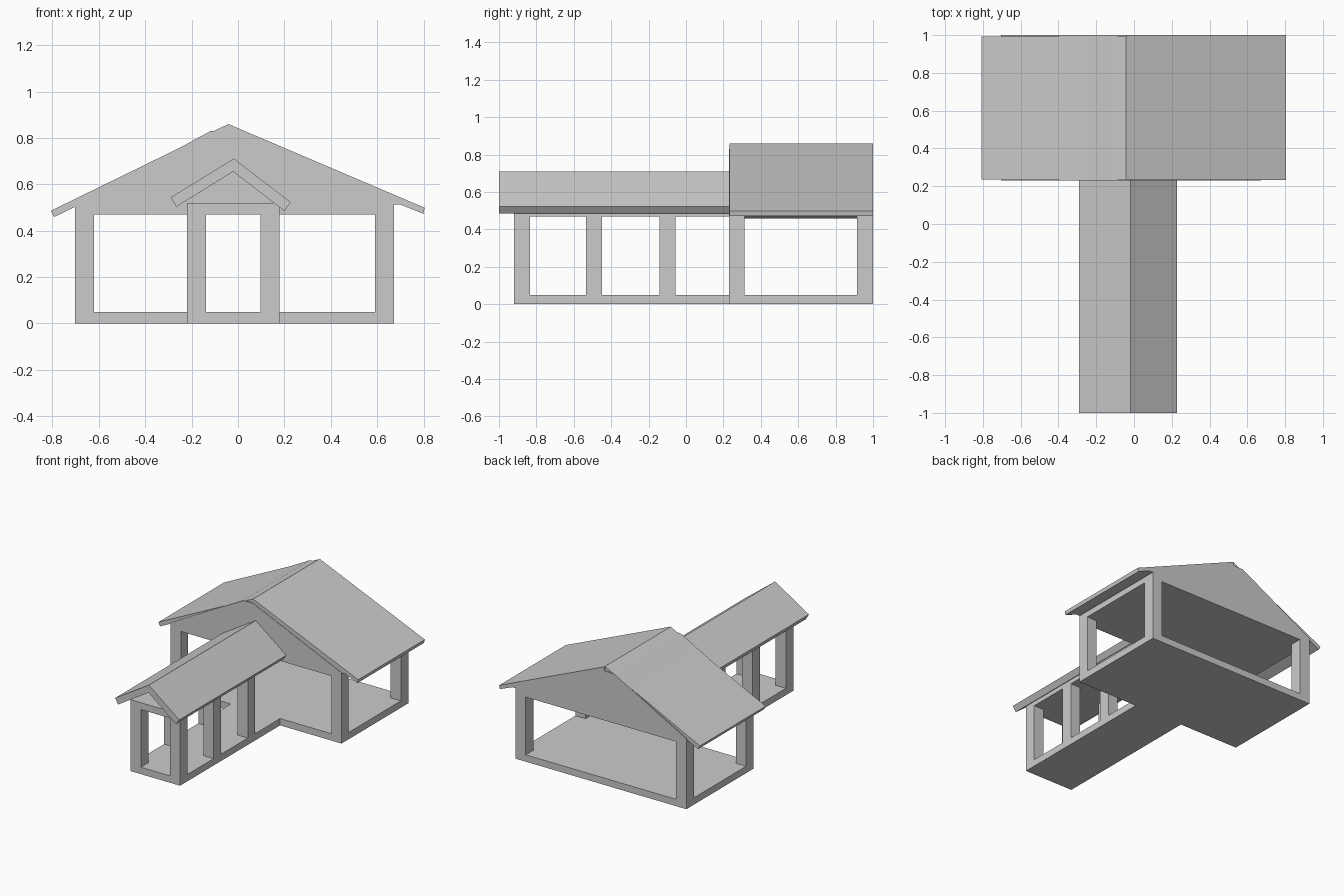
import bpy, bmesh

if "Cube" in bpy.data.objects:
    bpy.data.objects.remove(bpy.data.objects["Cube"])


def prism(name, profile, y0, y1):
    """Extrude an x-z outline from y0 to y1."""
    bm = bmesh.new()
    face = bm.faces.new([bm.verts.new((x, y0, z)) for x, z in profile])
    ext = bmesh.ops.extrude_face_region(bm, geom=[face])
    verts = [v for v in ext["geom"] if isinstance(v, bmesh.types.BMVert)]
    bmesh.ops.translate(bm, verts=verts, vec=(0, y1 - y0, 0))
    bmesh.ops.recalc_face_normals(bm, faces=bm.faces)
    mesh = bpy.data.meshes.new(name)
    bm.to_mesh(mesh)
    bm.free()
    obj = bpy.data.objects.new(name, mesh)
    bpy.context.collection.objects.link(obj)
    return obj


def box(name, x0, x1, y0, y1, z0, z1):
    return prism(name, [(x0, z0), (x1, z0), (x1, z1), (x0, z1)], y0, y1)


FLOOR, CEILING = 0.05, 0.47

# Floors of the hall and the entrance walkway
box("hall_floor", -0.703, 0.673, 0.23, 1.0, 0, FLOOR)
box("walkway_floor", -0.22, 0.178, -0.92, 0.23, 0, FLOOR)

# Hall corner posts
for x in (-0.703, 0.591):
    for y in (0.23, 0.913):
        box("hall_post", x, x + 0.082, y, y + 0.087 - (0.005 if y < 0.5 else 0),
            FLOOR, CEILING)

# Walkway posts, three pairs
for x in (-0.22, 0.096):
    for y in (-0.92, -0.535, -0.142):
        box("walkway_post", x, x + 0.082, y, y + 0.085, FLOOR, CEILING)

# Walkway ceiling, open to the roof above
box("walkway_ceiling", -0.22, 0.178, -0.92, 0.23, CEILING, 0.52)

# Hall gable with flat ceiling below
prism("hall_gable", [(-0.703, CEILING), (0.673, CEILING), (0.673, 0.515),
                     (-0.04, 0.83), (-0.12, 0.829), (-0.703, 0.512)], 0.23, 1.0)

# Hall roof slabs
prism("hall_roof_left", [(-0.042, 0.86), (-0.807, 0.486), (-0.793, 0.459),
                         (-0.703, 0.503), (-0.042, 0.826)], 0.236, 0.993)
prism("hall_roof_right", [(-0.042, 0.86), (0.805, 0.499), (0.799, 0.473),
                          (0.70, 0.513), (0.67, 0.513), (-0.042, 0.826)], 0.233, 1.0)

# Walkway roof slabs, open gable in front
prism("walkway_roof_left", [(-0.018, 0.711), (-0.29, 0.544), (-0.266, 0.503),
                            (-0.021, 0.655)], -1.0, 0.235)
prism("walkway_roof_right", [(-0.018, 0.711), (0.227, 0.523), (0.2, 0.485),
                             (-0.021, 0.655)], -1.0, 0.235)
